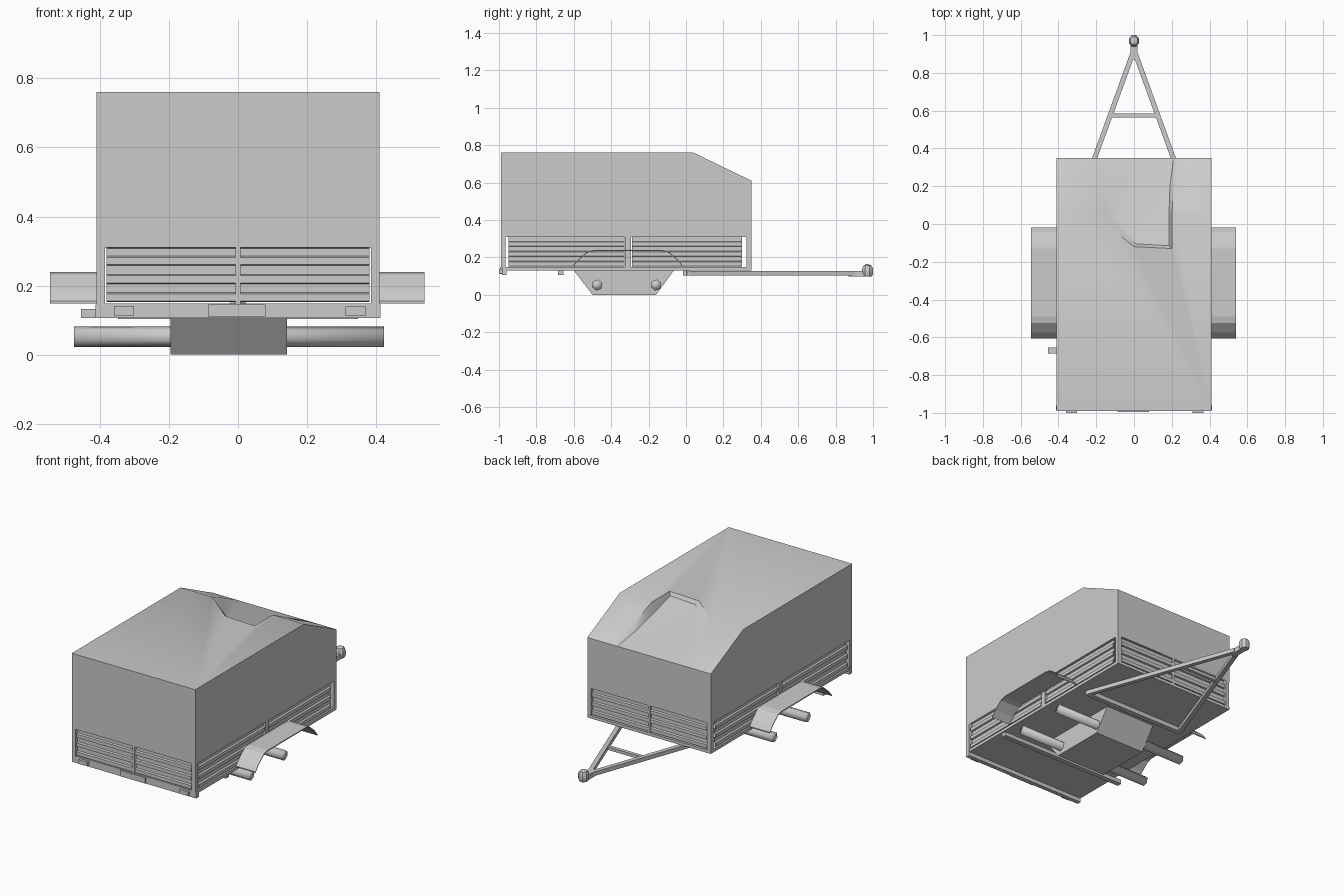
import bpy, bmesh, math
from mathutils import Vector

if "Cube" in bpy.data.objects:
    bpy.data.objects.remove(bpy.data.objects["Cube"])


def mesh_obj(name, verts, faces, smooth=False):
    me = bpy.data.meshes.new(name)
    me.from_pydata(verts, [], faces)
    bm = bmesh.new()
    bm.from_mesh(me)
    bmesh.ops.recalc_face_normals(bm, faces=bm.faces)
    bm.to_mesh(me)
    bm.free()
    ob = bpy.data.objects.new(name, me)
    bpy.context.collection.objects.link(ob)
    if smooth:
        bpy.ops.object.select_all(action='DESELECT')
        ob.select_set(True)
        bpy.context.view_layer.objects.active = ob
        bpy.ops.object.shade_smooth_by_angle(angle=math.radians(35))
    return ob


def prism(name, profile, to3d, a, b, smooth=False):
    """Extrude a closed 2D profile between a and b."""
    n = len(profile)
    verts = [to3d(p, q, t) for t in (a, b) for p, q in profile]
    faces = [list(range(n)), list(range(n, 2 * n))]
    faces += [[i, (i + 1) % n, n + (i + 1) % n, n + i] for i in range(n)]
    return mesh_obj(name, verts, faces, smooth)


def along_x(p, q, t):
    return (t, p, q)


def along_y(p, q, t):
    return (p, t, q)


def along_z(p, q, t):
    return (p, q, t)


def box(name, x0, x1, y0, y1, z0, z1):
    return prism(name, [(x0, y0), (x1, y0), (x1, y1), (x0, y1)], along_z, z0, z1)


def bar(name, a, b, w, z0, z1):
    """Flat horizontal bar between two plan points."""
    a, b = Vector(a), Vector(b)
    d = (b - a).normalized() * w / 2
    s = Vector((-d.y, d.x))
    return prism(name, [tuple(a + s), tuple(a - s), tuple(b - s), tuple(b + s)], along_z, z0, z1)


def sheet(line, t):
    """Close an open line into a thin strip by offsetting it by vector t."""
    return line + [(p + t[0], q + t[1]) for p, q in reversed(line)]


# canvas cover with sagging front recess
W, Y0, YS, Y1, ZT, ZF, ZB = 0.41, -0.99, 0.04, 0.35, 0.76, 0.61, 0.31
rim = [(-.25, Y1), (-.25, .22), (-.2, YS), (0, -.12), (.2, -.13), (.2, YS), (.21, .2), (.23, Y1)]
pan = [(-.15, Y1), (-.17, .2), (-.145, .05), (.01, -.105), (.185, -.115), (.185, .04), (.19, .2), (.21, Y1)]
top = lambda x, y: (x, y, ZT - max(0, y - YS) * (ZT - ZF) / (Y1 - YS))
low = lambda x, y: (x, y, ZF + (Y1 - y) * 0.285)
R = [top(*p) for p in rim]
P = [low(*p) for p in pan]
lr, rr, ls, rs, lf, rf = [top(s * W, y) for y in (Y0, YS, Y1) for s in (-1, 1)]
dn = lambda v: (v[0], v[1], ZB)
polys = [[lr, rr, rs, R[5], R[4], R[3], R[2], ls],
         [ls, R[2], R[1], R[0], lf],
         [R[5], rs, rf, R[7], R[6]],
         P,
         [lf, R[0], P[0], P[7], R[7], rf, dn(rf), dn(lf)],
         [lr, rr, dn(rr), dn(lr)],
         [lr, ls, lf, dn(lf), dn(lr)],
         [rr, rs, rf, dn(rf), dn(rr)]]
polys += [[R[i], R[i + 1], P[i + 1], P[i]] for i in range(7)]
verts = list(dict.fromkeys(v for f in polys for v in f))
mesh_obj("canvas_cover", verts, [[verts.index(v) for v in f] for f in polys], True)

# floor and rear beam
box("floor", -.41, .41, -.985, .35, .13, .148)
box("rear_beam", -.412, .412, -.985, -.96, .106, .145)
box("under_cross_bar", -.455, .40, -.685, -.655, .107, .133)

# tail lamps and number plate blank
for s in (-1, 1):
    box("tail_lamp", s * .33 - .029 + .01 * (s > 0), s * .33 + .029 + .01 * (s > 0), -1.0, -.985, .114, .139)
box("rear_plate", -.087, .08, -.994, -.985, .11, .145)

# corrugated side and end panels
wave = []
for k in range(3):
    z = .152 + k * .053
    wave += [(0, z), (.010, z + .003), (.010, z + .024), (0, z + .028)]
wave += [(0, .308), (.008, .311)]
skin = sheet(wave, (-.005, 0))
for s in (-1, 1):
    outer = [(s * (.398 + p), q) for p, q in skin]
    for a, b in ((-.95, -.33), (-.29, .30)):
        prism("side_panel", outer, along_y, a, b)
    box("side_post", s * .395, s * .41, -.325, -.295, .145, .31)
for yc, s in ((-.978, -1), (.338, 1)):
    outer = [(yc + s * p, q) for p, q in skin]
    for a, b in ((-.38, -.007), (.007, .38)):
        prism("end_panel", outer, along_x, a, b)
    box("end_post", -.007, .007, yc - .004, yc + s * .011, .145, .31)
    for x in (-1, 1):
        ye = yc + s * .011
        box("corner_post", x * .385, x * .41, ye - s * .025, ye, .145, .315)

# wheel fenders
arc = [(-.605, .155), (-.575, .19), (-.525, .232), (-.49, .24), (-.13, .24),
       (-.095, .232), (-.045, .19), (-.018, .155)]
for a, b in ((-.545, -.41), (.41, .54)):
    prism("fender", sheet(arc, (0, -.006)), along_x, a, b)

# suspension box and axles
prism("suspension_box", [(-.60, .13), (-.5, 0), (-.16, 0), (-.065, .13)], along_x, -.195, .142)
for y in (-.475, -.16):
    ring = [(y + .03 * math.cos(t), .052 + .03 * math.sin(t))
            for t in (math.radians(20 + 60 * i) for i in range(6))]
    prism("axle", ring, along_x, -.475, .422).data.shade_smooth()
    bpy.context.view_layer.objects.active.select_set(False) if bpy.context.view_layer.objects.active else None

# A-frame drawbar
for s in (-1, 1):
    bar("drawbar_arm", (s * .335, 0), (s * .008, .90), .026, .104, .128)
bar("drawbar_cross_bar", (-.12, .575), (.12, .575), .022, .106, .124)
bar("drawbar_base", (-.345, 0), (.345, 0), .03, .104, .13)

# coupling head: neck plus turned low-poly cap
box("coupling_neck", -.018, .018, .87, .96, .098, .128)
N = 8
prof = [(.024, .098), (.03, .112), (.03, .14), (.021, .157)]
cv = [(r * math.cos(2 * math.pi * (i + .5) / N), .97 + r * math.sin(2 * math.pi * (i + .5) / N) * 1.08, z)
      for r, z in prof for i in range(N)] + [(0, .968, .166)]
cf = [[j * N + i, j * N + (i + 1) % N, (j + 1) * N + (i + 1) % N, (j + 1) * N + i]
      for j in range(3) for i in range(N)]
cf += [[3 * N + i, 3 * N + (i + 1) % N, 4 * N] for i in range(N)] + [list(range(N))]
mesh_obj("coupling_head", cv, cf, True)
